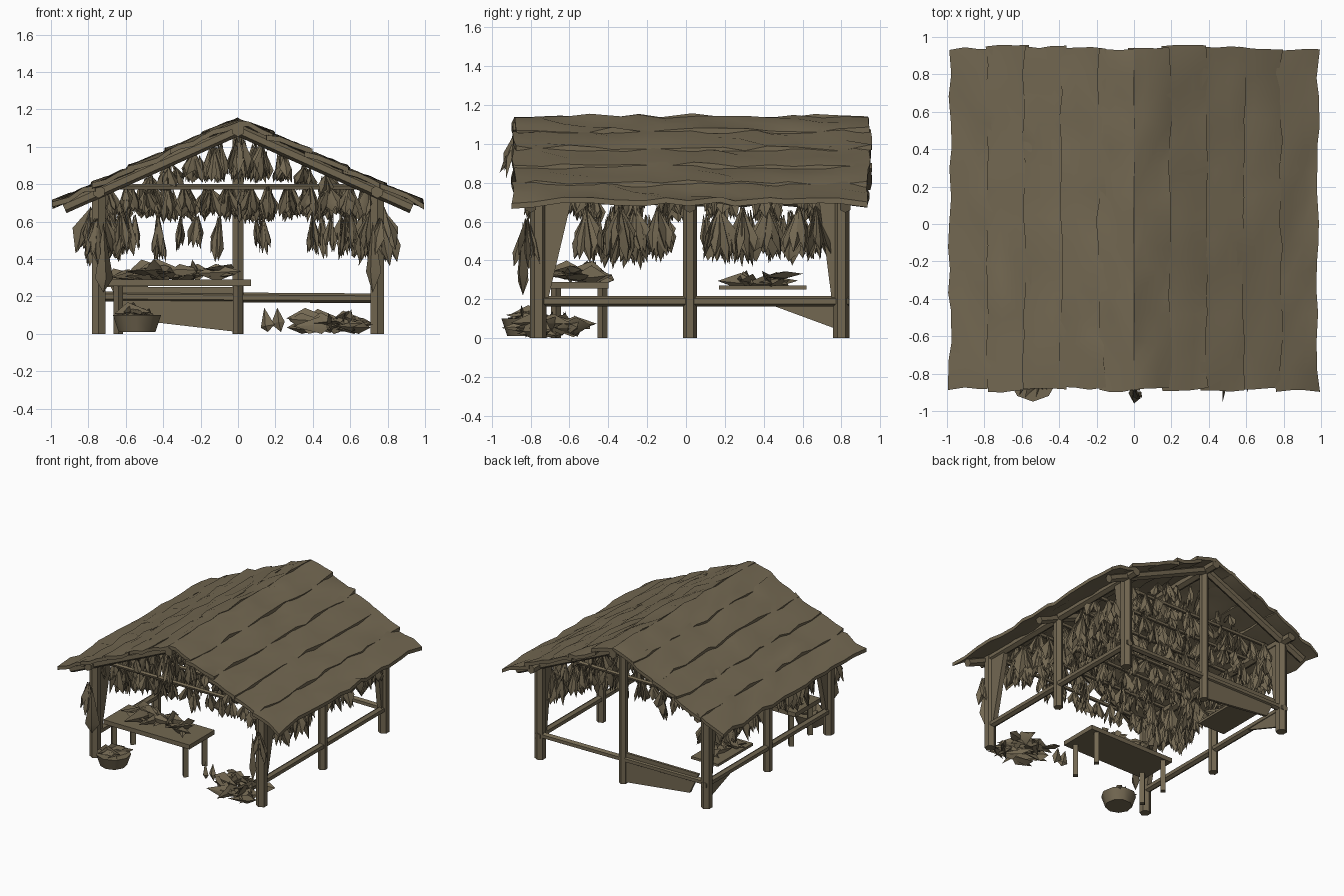
import bpy, bmesh, math, random
from mathutils import Vector, Matrix

if "Cube" in bpy.data.objects:
    bpy.data.objects.remove(bpy.data.objects["Cube"])
random.seed(7)
R = random.uniform

mat = bpy.data.materials.new("weathered brown")
mat.diffuse_color = (0.17, 0.137, 0.083, 1)
mat.use_nodes = True
mat.node_tree.nodes["Principled BSDF"].inputs["Base Color"].default_value = mat.diffuse_color

def finish(name, bm, smooth=None):
    bmesh.ops.recalc_face_normals(bm, faces=bm.faces)
    me = bpy.data.meshes.new(name)
    bm.to_mesh(me)
    bm.free()
    ob = bpy.data.objects.new(name, me)
    bpy.context.collection.objects.link(ob)
    me.materials.append(mat)
    if smooth:
        bpy.ops.object.select_all(action='DESELECT')
        ob.select_set(True)
        bpy.context.view_layer.objects.active = ob
        bpy.ops.object.shade_smooth_by_angle(angle=math.radians(smooth))
    return ob

def pole(name, p, q, r, r2=None, sides=6):
    p, q = Vector(p), Vector(q)
    bm = bmesh.new()
    m = Matrix.Translation((p + q) / 2) @ (q - p).to_track_quat('Z', 'Y').to_matrix().to_4x4()
    bmesh.ops.create_cone(bm, cap_ends=True, segments=sides, radius1=r, radius2=r2 or r,
                          depth=(q - p).length, matrix=m)
    return finish(name, bm, 50)

def plate(name, pts, offset):
    # flat polygon thickened along an offset vector
    bm = bmesh.new()
    f = bm.faces.new([bm.verts.new(p) for p in pts])
    g = bmesh.ops.extrude_face_region(bm, geom=[f], use_keep_orig=True)
    bmesh.ops.translate(bm, vec=offset, verts=[v for v in g['geom'] if isinstance(v, bmesh.types.BMVert)])
    return finish(name, bm)

def leaf(bm, p, q, w, t):
    # one dried leaf: flattened pointed spindle from p to q
    p, q = Vector(p), Vector(q)
    d = (q - p).normalized()
    s = d.cross(Vector((R(-1, 1), R(-1, 1), R(-.3, .3)))).normalized()
    n = d.cross(s)
    c = p.lerp(q, R(.5, .8))
    ring = [bm.verts.new(c + s * w * R(.7, 1.2)), bm.verts.new(c + n * t),
            bm.verts.new(c - s * w * R(.7, 1.2)), bm.verts.new(c - n * t)]
    a, b = bm.verts.new(p), bm.verts.new(q)
    for i in range(4):
        bm.faces.new((ring[i], ring[(i + 1) % 4], a))
        bm.faces.new((ring[(i + 1) % 4], ring[i], b))

def bundle(bm, x, y, z, length, spread, n):
    for _ in range(n):
        a = R(0, 2 * math.pi)
        s = spread * R(.3, 1)
        leaf(bm, (x + R(-.01, .01), y + R(-.01, .01), z),
             (x + s * math.cos(a), y + s * math.sin(a), z - length * R(.75, 1.05)),
             spread * R(.35, .6), spread * .22)

def heap(name, x0, x1, y0, y1, z0, z1, n):
    bm = bmesh.new()
    for _ in range(n):
        a, l = R(0, math.pi), R(.09, .13)
        x, y, z = R(x0 + .1, x1 - .1), R(y0 + .1, y1 - .1), R(z0 + .02, z1 - .02)
        dx, dy = l * math.cos(a), l * math.sin(a)
        leaf(bm, (x - dx, y - dy, z), (x + dx, y + dy, z + R(-.015, .015)), .05, .02)
    for v in bm.verts:
        v.co.z = max(z0, v.co.z)
    finish(name, bm, 40)

def roof_z(x):
    return 1.155 - .455 * abs(x)

# roof: overlapping wavy courses on each slope
def roof(side, name):
    bm = bmesh.new()
    n, ny, nu = 5, 15, 4
    for k in range(n):
        x0, x1 = max(0, k / n - .04), (k + 1) / n * .99
        y0, y1 = -.885 + R(-.01, .01), .95 + R(-.02, .01)
        rows = []
        for i in range(nu):
            u = i / (nu - 1)
            row = []
            for j in range(ny):
                x = x0 + (x1 - x0) * u + (R(-.015, .005) if 0 < k + i else 0)
                y = y0 + (y1 - y0) * j / (ny - 1) + (R(-.03, .03) if 0 < j < ny - 1 else R(-.01, .01))
                row.append(bm.verts.new((side * x, y, roof_z(x) - .008 + .014 * u + R(-.016, .012))))
            rows.append(row)
        for i in range(nu - 1):
            for j in range(ny - 1):
                bm.faces.new((rows[i][j], rows[i + 1][j], rows[i + 1][j + 1], rows[i][j + 1]))
    g = bmesh.ops.extrude_face_region(bm, geom=list(bm.faces), use_keep_orig=True)
    bmesh.ops.translate(bm, vec=(0, 0, -.028), verts=[v for v in g['geom'] if isinstance(v, bmesh.types.BMVert)])
    finish(name, bm, 45)

for s, side in ((-1, "left"), (1, "right")):
    roof(s, side + "_roof")
    # corner posts, middle post, wall plate, rail
    for y, end in ((-.76, "front"), (.8, "back")):
        pole(f"{side}_{end}_post", (s * .745, y, 0), (s * .745, y, .77), .042)
        d = 1 if y < 0 else -1
        h = .18 if y < 0 else .12
        plate(f"{side}_{end}_gusset", [(s * .72, y, .75), (s * .72, y + d * h, .75),
              (s * .72, y + d * .05, .2), (s * .72, y, .2)], (s * .04, 0, 0))
    pole(side + "_middle_post", (s * .745, .02, 0), (s * .745, .02, .77), .036)
    pole(side + "_wall_plate", (s * .745, -.86, .76), (s * .745, .92, .76), .035)
    pole(side + "_rail", (s * .745, -.75, .19), (s * .745, .84, .19), .028)
    for y in (-.8, .02, .82):
        pole(side + "_rafter", (0, y, 1.09), (s * .93, y, .675), .032)

# frame across the building
pole("ridge_beam", (0, -.89, 1.09), (0, .94, 1.09), .036)
pole("back_centre_post", (0, .8, 0), (0, .8, 1.1), .034)
pole("back_rail", (-.76, .8, .2), (.76, .8, .19), .026)
plate("back_left_panel", [(0, .79, .01), (0, .79, .25), (-.68, .79, .25), (-.6, .79, .08)], (0, .02, 0))
plate("left_wall_panel", [(-.74, .82, .03), (-.74, .82, .18), (-.74, .44, .17)], (.015, 0, 0))

# drying poles with hanging leaf bundles
low, high, sides = bmesh.new(), bmesh.new(), bmesh.new()
for y in (-.76, -.52, -.28, -.06, .18, .42, .66):
    pole("drying_pole", (-.74, y, .785), (.74, y, .785), .016, sides=5)
    for i in range(14):
        x = -.7 + i * .107 + R(-.025, .025)
        bundle(low, x, y + R(-.04, .04), .79, R(.15, .2), .065, 5)
    for i in range(9):
        x = -.48 + i * .12 + R(-.03, .03)
        top = min(roof_z(x) - .07, 1.06) - R(0, .04)
        bundle(high, x, y + R(-.04, .04), top, max(.12, top - .81), .06, 4)
bundle(high, 0, -.88, 1.06, .24, .07, 5)
leaf(high, (0, -.86, 1.02), (0, -.96, .85), .04, .02)
finish("lower_hanging_leaves", low, 40)
finish("upper_hanging_leaves", high, 40)

# large bundles along both side walls
for s in (-1, 1):
    for y in (-.5, -.36, -.27, -.14, .18, .3, .43, .56, .68):
        bundle(sides, s * R(.69, .79), y + R(-.02, .02), .68, R(.27, .32), .1, 10)
        bundle(sides, s * R(.58, .64), y + R(-.03, .03), .66, R(.2, .27), .06, 4)
    bundle(sides, s * .76, -.82, .62, .26, .08, 7)
    leaf(sides, (s * .72, -.84, .6), (s * .72, -.84, .22), .05, .03)
for x, y in ((-.43, -.3), (-.43, .3), (-.3, .2), (-.22, -.1), (-.1, .45), (.1, .1), (.13, -.4),
             (.4, -.2), (.4, .2), (.45, .3), (.5, -.45), (.55, .5), (-.55, .4)):
    bundle(sides, x, y, .64, R(.17, .27), .05, 5)
finish("side_hanging_leaves", sides, 40)

# sorting table with legs and leaves on top
plate("table_top", [(-.7, -.72, .255), (.07, -.72, .255), (.07, -.4, .255), (-.7, -.4, .255)], (0, 0, .035))
for x in (-.64, .0):
    for y in (-.67, -.43):
        pole("table_leg", (x, y, 0), (x, y, .26), .026, sides=4)
heap("table_leaves", -.68, .06, -.75, -.36, .28, .37, 24)

# side shelf with leaves, and loose leaves on the ground
plate("shelf", [(-.72, .17, .25), (-.48, .17, .25), (-.48, .62, .25), (-.72, .62, .25)], (0, 0, .02))
heap("shelf_leaves", -.73, -.42, .15, .65, .25, .34, 12)
heap("ground_leaves", .26, .72, -.93, -.46, 0, .11, 34)
bm = bmesh.new()
for x in (.14, .21):
    leaf(bm, (x, -.62, .14), (x + .02, -.64, .01), .04, .02)
finish("loose_leaves", bm)

# basket with leaves
pole("basket", (-.54, -.82, .01), (-.54, -.82, .1), .1, .13, sides=9)
heap("basket_leaves", -.69, -.39, -.94, -.7, .08, .14, 8)
